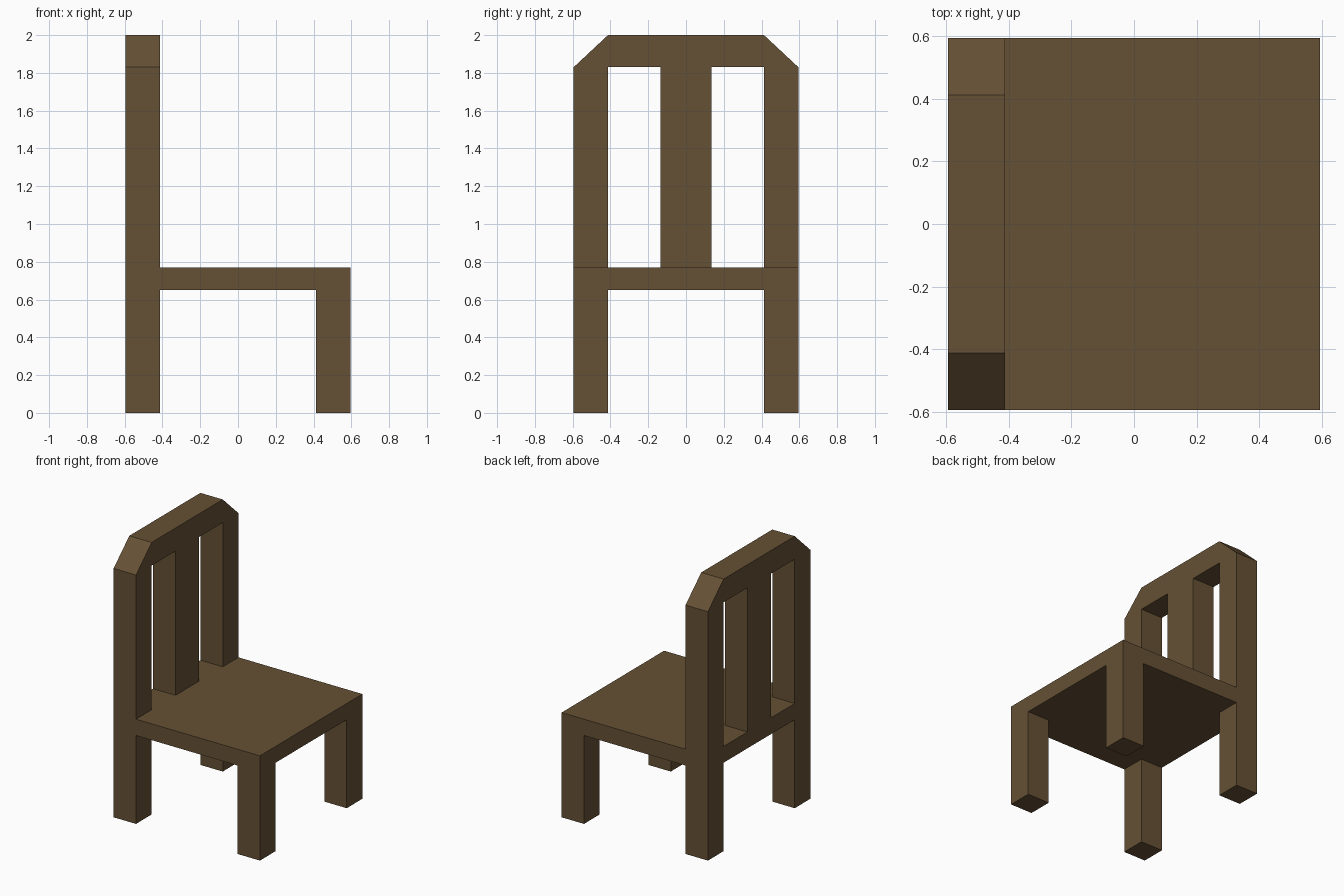
import bpy
import bmesh

if "Cube" in bpy.data.objects:
    bpy.data.objects.remove(bpy.data.objects["Cube"])

HALF = 0.595          # half width and depth of the chair
INNER = 0.413         # inner edge of legs and posts
SEAT_LOW, SEAT_TOP = 0.65, 0.77
RAIL_LOW, TOP = 1.83, 2.0

wood = bpy.data.materials.new("brown_wood")
wood.diffuse_color = (0.13, 0.082, 0.035, 1.0)
wood.use_nodes = True
wood.node_tree.nodes["Principled BSDF"].inputs["Base Color"].default_value = wood.diffuse_color


def extrude_profile(name, points, x0, x1):
    """Extrude a (y, z) outline along x from x0 to x1."""
    bm = bmesh.new()
    face = bm.faces.new([bm.verts.new((x0, y, z)) for y, z in points])
    result = bmesh.ops.extrude_face_region(bm, geom=[face], use_keep_orig=True)
    moved = [v for v in result["geom"] if isinstance(v, bmesh.types.BMVert)]
    bmesh.ops.translate(bm, verts=moved, vec=(x1 - x0, 0, 0))
    bmesh.ops.recalc_face_normals(bm, faces=bm.faces)
    mesh = bpy.data.meshes.new(name)
    bm.to_mesh(mesh)
    bm.free()
    mesh.materials.append(wood)
    obj = bpy.data.objects.new(name, mesh)
    bpy.context.collection.objects.link(obj)
    return obj


def box(name, x0, x1, y0, y1, z0, z1):
    return extrude_profile(name, [(y0, z0), (y1, z0), (y1, z1), (y0, z1)], x0, x1)


# Seat slab
box("seat", -HALF, HALF, -HALF, HALF, SEAT_LOW, SEAT_TOP)

# Four square legs
for x_name, x0, x1 in (("back", -HALF, -INNER), ("front", INNER, HALF)):
    for y_name, y0, y1 in (("right", -HALF, -INNER), ("left", INNER, HALF)):
        box(f"{x_name}_leg_{y_name}", x0, x1, y0, y1, 0, SEAT_LOW)

# Backrest arch: two posts and a top rail with chamfered corners
half_arch = [(INNER, RAIL_LOW), (INNER, SEAT_TOP), (HALF, SEAT_TOP),
             (HALF, RAIL_LOW), (INNER, TOP)]
arch = half_arch + [(-y, z) for y, z in reversed(half_arch)]
extrude_profile("backrest_frame", arch, -HALF, -INNER)

# Wide centre slat
box("backrest_slat", -HALF, -INNER, -0.136, 0.136, SEAT_TOP, RAIL_LOW)
